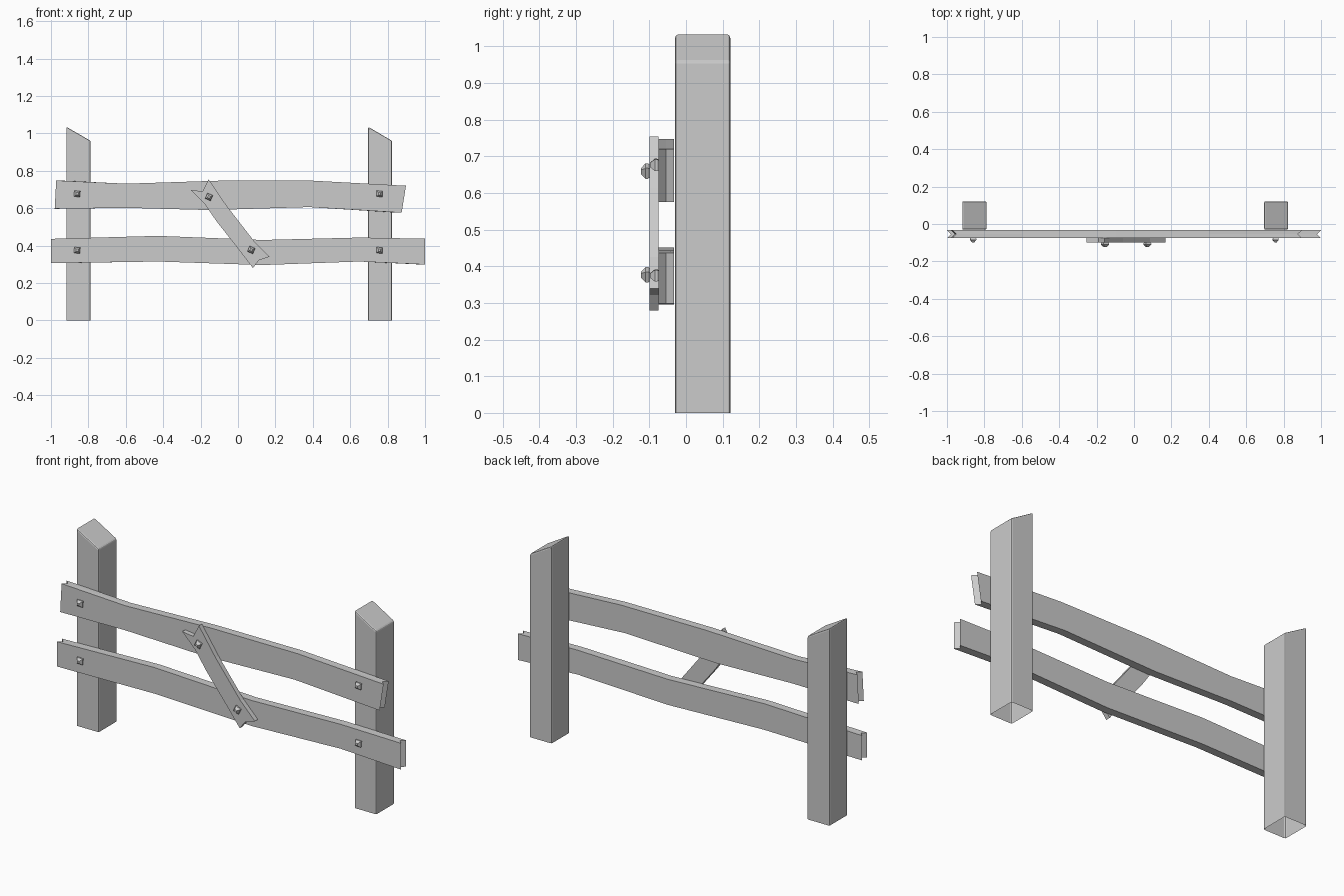
import bpy, bmesh
from math import radians
from mathutils import Matrix, Vector

if "Cube" in bpy.data.objects:
    bpy.data.objects.remove(bpy.data.objects["Cube"])


def finish(name, bm):
    bmesh.ops.recalc_face_normals(bm, faces=bm.faces)
    me = bpy.data.meshes.new(name)
    bm.to_mesh(me)
    bm.free()
    ob = bpy.data.objects.new(name, me)
    bpy.context.collection.objects.link(ob)
    return ob


def post(name, x0, x1):
    # slanted-top post, softened edges, open underside
    bm = bmesh.new()
    bmesh.ops.create_cube(bm, size=1)
    for v in bm.verts:
        left = v.co.x < 0
        top = v.co.z > 0
        v.co = Vector((x0 if left else x1,
                       -0.03 if v.co.y < 0 else 0.121,
                       (1.035 if left else 0.96) if top else 0))
    edges = [e for e in bm.edges if max(v.co.z for v in e.verts) > 0.1]
    bmesh.ops.bevel(bm, geom=edges, offset=0.007, segments=2, profile=0.5,
                    affect='EDGES')
    bmesh.ops.recalc_face_normals(bm, faces=bm.faces)
    low = [f for f in bm.faces if all(v.co.z < 0.001 for v in f.verts)]
    bmesh.ops.delete(bm, geom=low, context='FACES')
    return finish(name, bm)


def plank(name, top, bottom, y_front, y_back, notch=0.0):
    # board made of matching top/bottom points; ends may be grooved inward
    bm = bmesh.new()
    last = len(top) - 1
    rings = []
    for i, (t, b) in enumerate(zip(top, bottom)):
        ym = (y_front + y_back) / 2
        dx = notch if i == 0 else -notch if i == last else 0
        pts = [(t[0], y_front, t[1]), (t[0] + dx, ym, t[1]), (t[0], y_back, t[1]),
               (b[0], y_back, b[1]), (b[0] + dx, ym, b[1]), (b[0], y_front, b[1])]
        rings.append([bm.verts.new(p) for p in pts])
    for a, c in zip(rings, rings[1:]):
        for k in range(6):
            n = (k + 1) % 6
            bm.faces.new((a[k], a[n], c[n], c[k]))
    for r in (rings[0], rings[-1]):
        bm.faces.new((r[0], r[1], r[4], r[5]))
        bm.faces.new((r[1], r[2], r[3], r[4]))
    return finish(name, bm)


def nail(name, x, z, y, roll):
    # square forged nail head with faceted tip
    bm = bmesh.new()
    rings = []
    for half, d in ((0.012, -0.003), (0.016, 0.004), (0.016, 0.010), (0.006, 0.023)):
        rings.append([bm.verts.new((sx * half, -d, sz * half))
                      for sx, sz in ((-1, -1), (1, -1), (1, 1), (-1, 1))])
    for a, c in zip(rings, rings[1:]):
        for k in range(4):
            n = (k + 1) % 4
            bm.faces.new((a[k], a[n], c[n], c[k]))
    bm.faces.new(rings[0])
    bm.faces.new(rings[-1])
    bm.transform(Matrix.Translation((x, y, z)) @ Matrix.Rotation(radians(roll), 4, 'Y'))
    return finish(name, bm)


post("left_post", -0.918, -0.788)
post("right_post", 0.696, 0.824)

# wavy rails
plank("upper_rail",
      [(-0.972, 0.748), (-0.6, 0.731), (-0.1, 0.747), (0.4, 0.747), (0.898, 0.72)],
      [(-0.98, 0.597), (-0.6, 0.602), (-0.15, 0.590), (0.38, 0.606), (0.875, 0.576)],
      -0.075, -0.033, 0.022)
plank("lower_rail",
      [(-1, 0.436), (-0.43, 0.452), (0.13, 0.43), (0.65, 0.443), (1, 0.437)],
      [(-1, 0.306), (-0.43, 0.315), (0.13, 0.296), (0.65, 0.315), (1, 0.299)],
      -0.075, -0.033, 0.022)

# diagonal brace with V-cut ends, extruded from its outline
outline = [(-0.254, 0.698), (-0.19, 0.690), (-0.157, 0.754), (-0.06, 0.612),
           (0.085, 0.425), (0.168, 0.34), (0.112, 0.322), (0.08, 0.28),
           (-0.01, 0.397), (-0.115, 0.53), (-0.178, 0.622)]
bm = bmesh.new()
face = bm.faces.new([bm.verts.new((x, -0.1, z)) for x, z in outline])
ext = bmesh.ops.extrude_face_region(bm, geom=[face], use_keep_orig=True)
bmesh.ops.translate(bm, vec=(0, 0.025, 0),
                    verts=[g for g in ext["geom"] if isinstance(g, bmesh.types.BMVert)])
finish("diagonal_brace", bm)

# nails
for i, (x, z) in enumerate([(-0.86, 0.677), (0.757, 0.677), (-0.86, 0.375), (0.757, 0.375)]):
    nail(f"rail_nail_{i + 1}", x, z, -0.075, 3)
nail("brace_nail_upper", -0.155, 0.66, -0.1, 25)
nail("brace_nail_lower", 0.071, 0.377, -0.1, 25)
